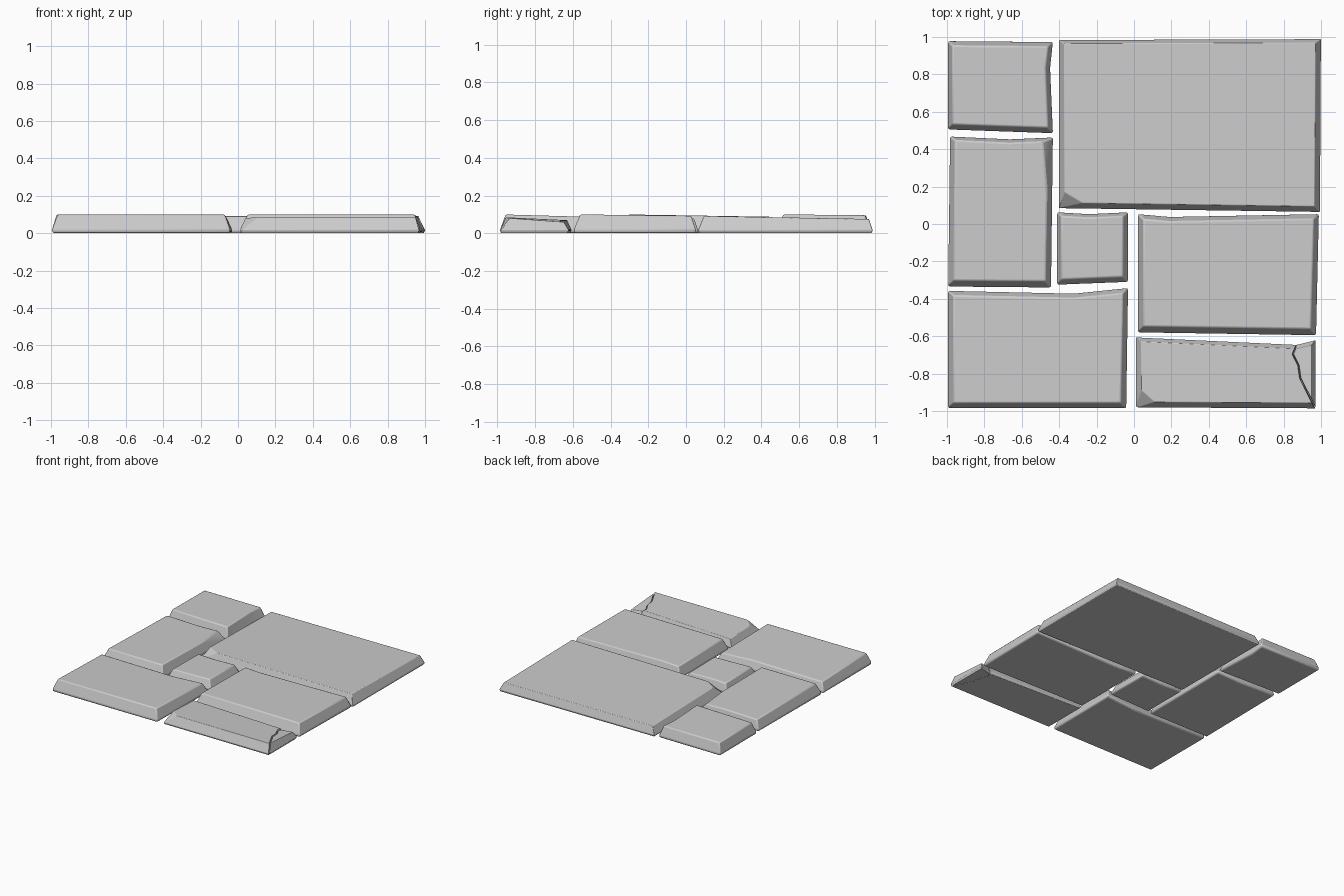
import bpy, bmesh, math
from mathutils import Vector
from mathutils.geometry import intersect_line_line_2d

cube = bpy.data.objects.get("Cube")
if cube:
    bpy.data.objects.remove(cube, do_unlink=True)

stone = bpy.data.materials.new("grey_stone")
stone.use_nodes = True
GREY = (0.6, 0.6, 0.6, 1)
stone.diffuse_color = GREY
stone.node_tree.nodes["Principled BSDF"].inputs["Base Color"].default_value = GREY


def inset(points, widths):
    """Move every side of a counter-clockwise outline inward by its own width."""
    lines = []
    for i, p in enumerate(points):
        q = points[(i + 1) % len(points)]
        d = (q - p).normalized()
        n = Vector((-d.y, d.x)) * widths[i]
        lines.append((p + n, d))
    result = []
    for i in range(len(points)):
        (a, d), (b, e) = lines[i - 1], lines[i]
        t = (b - a).cross(e) / d.cross(e)
        result.append(a + d * t)
    return result


def slab(name, outline, front_z, back_z, widths, chip=None, soft=0.008):
    """Tapered paving stone with a sloping top and an optional broken edge."""
    pts = [Vector((x * 1.005, y - 0.006)) for x, y in outline]
    low = min(p.y for p in pts)
    depth = max(p.y for p in pts) - low
    height = lambda p: front_z + (back_z - front_z) * (p.y - low) / depth
    top = inset(pts, widths)
    foot = inset(pts, [min(w * 0.3, 0.006) for w in widths])

    bm = bmesh.new()
    rings = [
        [bm.verts.new((p.x, p.y, 0)) for p in foot],
        [bm.verts.new((p.x, p.y, 0.016)) for p in pts],
        [bm.verts.new((p.x, p.y, height(p))) for p in top],
    ]
    n = len(pts)
    bm.faces.new(rings[0][::-1])
    bm.faces.new(rings[2])
    for a, b in zip(rings, rings[1:]):
        for i in range(n):
            j = (i + 1) % n
            bm.faces.new((a[i], a[j], b[j], b[i]))

    # Broken edge: slice along a plane and close the cut
    if chip:
        a, b, c = (Vector(p) for p in chip)
        normal = (b - a).cross(c - a)
        if normal.z < 0:
            normal.negate()
        cut = bmesh.ops.bisect_plane(bm, geom=bm.verts[:] + bm.edges[:] + bm.faces[:],
                                     plane_co=a, plane_no=normal, clear_outer=True)
        edges = [e for e in cut["geom_cut"] if isinstance(e, bmesh.types.BMEdge)]
        bmesh.ops.holes_fill(bm, edges=edges, sides=0)
    bmesh.ops.recalc_face_normals(bm, faces=bm.faces[:])

    mesh = bpy.data.meshes.new(name)
    bm.to_mesh(mesh)
    bm.free()
    mesh.materials.append(stone)
    obj = bpy.data.objects.new(name, mesh)
    bpy.context.collection.objects.link(obj)
    bpy.ops.object.select_all(action="DESELECT")
    obj.select_set(True)
    bpy.context.view_layer.objects.active = obj
    bpy.ops.object.shade_smooth_by_angle(angle=math.radians(35))
    if soft:
        bevel = obj.modifiers.new("soft_edges", "BEVEL")
        bevel.width = soft
        bevel.segments = 2
        bevel.limit_method = "ANGLE"
        bevel.angle_limit = math.radians(25)
    return obj


# Back row
slab("back_right_stone", [(-0.4, 0.09), (0.99, 0.07), (0.995, 0.995), (-0.4, 0.99)],
     0.092, 0.075, [0.03, 0.03, 0.02, 0.03],
     chip=((-0.37, 0.17, 0.09), (-0.29, 0.12, 0.09), (-0.39, 0.10, 0.03)))
slab("back_left_stone", [(-0.99, 0.51), (-0.43, 0.49), (-0.445, 0.84), (-0.43, 0.98), (-0.99, 0.985)],
     0.1, 0.095, [0.03, 0.025, 0.025, 0.025, 0.025])

# Middle row
slab("middle_left_stone", [(-0.99, -0.33), (-0.44, -0.335), (-0.43, 0.47), (-0.66, 0.46), (-0.98, 0.475)],
     0.1, 0.087, [0.035, 0.03, 0.02, 0.02, 0.03],
     chip=((-0.49, 0.44, 0.087), (-0.46, 0.1, 0.093), (-0.435, 0.44, 0.03)))
slab("small_centre_stone", [(-0.41, -0.32), (-0.03, -0.305), (-0.03, 0.07), (-0.24, 0.06), (-0.41, 0.07)],
     0.083, 0.078, [0.03, 0.03, 0.02, 0.02, 0.025])
slab("middle_right_stone", [(0.02, -0.575), (0.97, -0.59), (0.985, 0.06), (0.19, 0.045), (0.02, 0.06)],
     0.1, 0.092, [0.035, 0.03, 0.025, 0.025, 0.03])

# Front row, with the right stone cracked into two pieces
slab("front_left_stone", [(-0.99, -0.98), (-0.04, -0.98), (-0.03, -0.335), (-0.32, -0.365), (-0.99, -0.35)],
     0.1, 0.082, [0.03, 0.03, 0.025, 0.025, 0.03])
crack = [(0.865, -0.64), (0.845, -0.69), (0.875, -0.75), (0.885, -0.82), (0.965, -0.975)]
hair = [0.003] * 4
slab("front_right_stone", [(0.01, -0.975), (0.965, -0.98)] + crack[-2::-1] + [(0.01, -0.6)],
     0.086, 0.068, [0.03] + hair + [0.022, 0.03],
     chip=((0.04, -0.89, 0.08), (0.08, -0.93, 0.08), (0.025, -0.96, 0.03)), soft=0.003)
slab("cracked_corner_stone", crack[:-1] + [(0.965, -0.975), (0.965, -0.615)],
     0.084, 0.058, hair + [0.02, 0.02], soft=0.002)
